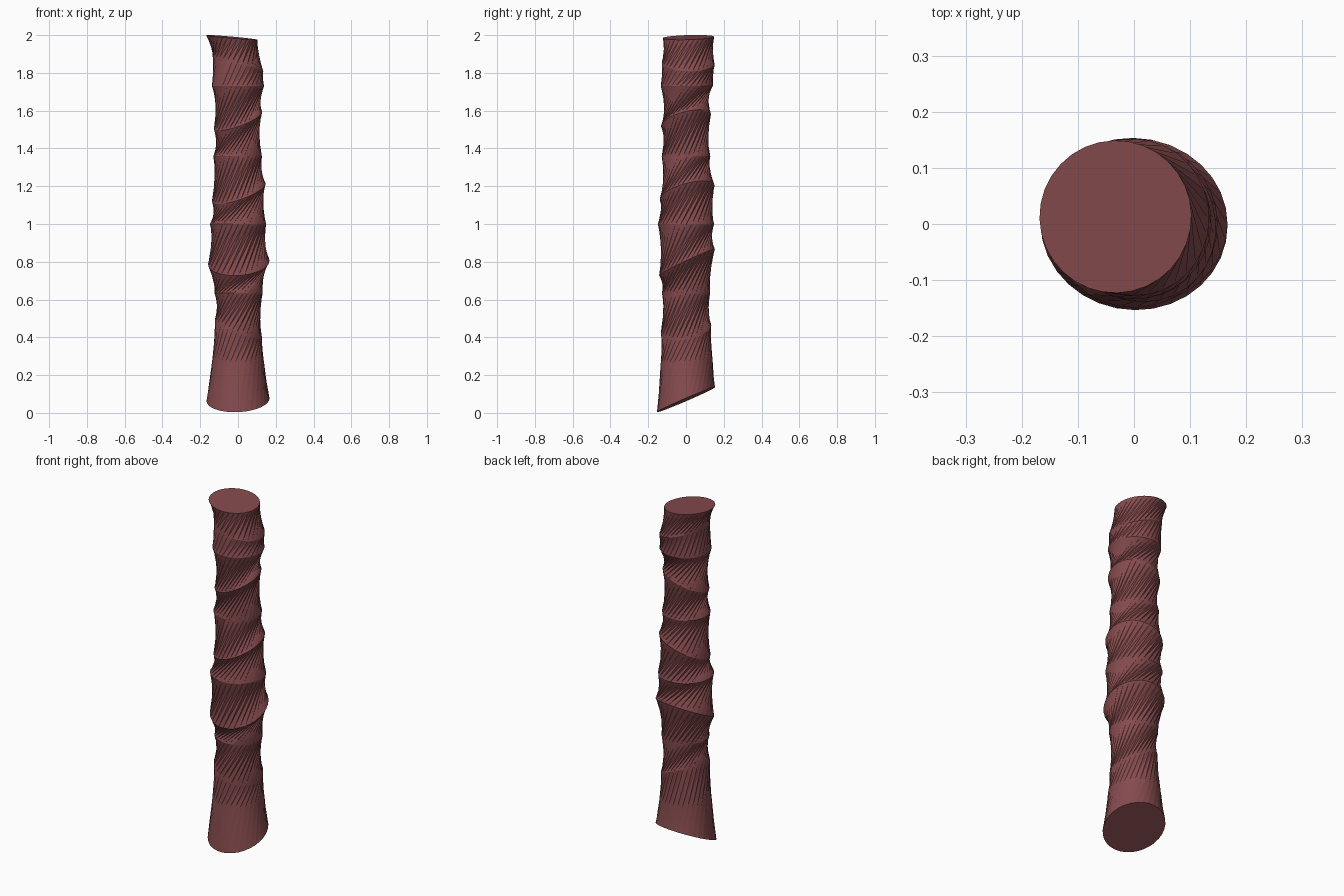
import bpy, bmesh, math
from mathutils import Vector

if "Cube" in bpy.data.objects:
    bpy.data.objects.remove(bpy.data.objects["Cube"])

SIDES = 32

# Rings from bottom to top: centre x, y, z, radius, slope in x, slope in y, twist since last ring (degrees)
RINGS = [
    (0.00, 0.000, 0.070, 0.167, 0.05, 0.43, 0),
    (0.00, 0.004, 0.270, 0.138, 0.00, 0.00, 28),
    (0.003, 0.000, 0.447, 0.135, -0.42, 0.15, 38),
    (0.003, 0.000, 0.635, 0.128, 0.00, 0.00, 58),
    (0.004, 0.005, 0.797, 0.163, 0.07, 0.47, 55),
    (0.00, 0.000, 1.000, 0.149, 0.00, 0.00, 58),
    (0.004, 0.006, 1.167, 0.150, 0.35, 0.28, 58),
    (-0.002, 0.000, 1.360, 0.129, 0.00, 0.00, 58),
    (0.00, 0.000, 1.550, 0.136, 0.36, 0.26, 62),
    (0.00, 0.004, 1.730, 0.138, 0.00, 0.00, 66),
    (0.00, 0.012, 1.850, 0.140, -0.30, -0.04, 35),
    (-0.033, 0.013, 1.988, 0.136, -0.09, 0.03, 48),
]

bm = bmesh.new()
loops, turn = [], 0.0
for cx, cy, cz, r, sx, sy, twist in RINGS:
    turn += math.radians(twist)
    # a circle tilted rigidly so that its plane has the given slopes
    tilt = Vector((0, 0, 1)).rotation_difference(Vector((-sx, -sy, 1)).normalized())
    ring = []
    for i in range(SIDES):
        a = turn + math.tau * i / SIDES
        p = tilt @ Vector((r * math.cos(a), r * math.sin(a), 0))
        ring.append(bm.verts.new(p + Vector((cx, cy, cz))))
    loops.append(ring)

# Twisted walls between rings
for low, high in zip(loops, loops[1:]):
    for i in range(SIDES):
        j = (i + 1) % SIDES
        bm.faces.new((low[i], low[j], high[i]))
        bm.faces.new((low[j], high[j], high[i]))

# End caps
bm.faces.new(list(reversed(loops[0])))
bm.faces.new(loops[-1])
bmesh.ops.recalc_face_normals(bm, faces=bm.faces[:])

mesh = bpy.data.meshes.new("twisted_column")
bm.to_mesh(mesh)
bm.free()
column = bpy.data.objects.new("twisted_column", mesh)
bpy.context.collection.objects.link(column)

mat = bpy.data.materials.new("reddish_brown")
mat.diffuse_color = (0.235, 0.07, 0.075, 1)
mat.use_nodes = True
mat.node_tree.nodes["Principled BSDF"].inputs["Base Color"].default_value = mat.diffuse_color
mesh.materials.append(mat)

bpy.context.view_layer.objects.active = column
column.select_set(True)
bpy.ops.object.shade_smooth_by_angle(angle=math.radians(25))
